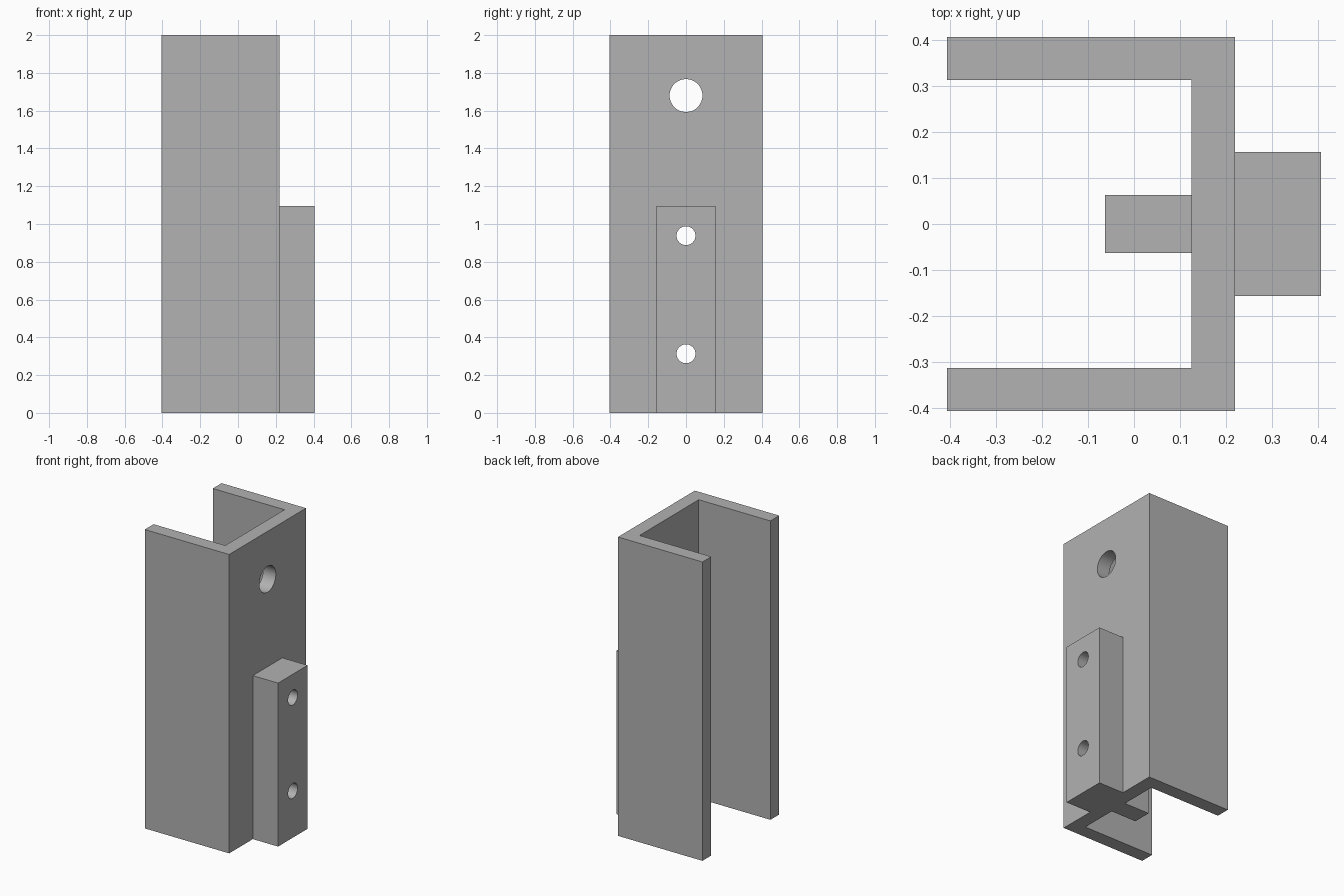
import bpy
import bmesh
import math

if "Cube" in bpy.data.objects:
    bpy.data.objects.remove(bpy.data.objects["Cube"], do_unlink=True)

# One plain grey for every part
grey = bpy.data.materials.new("plain_grey")
grey.use_nodes = True
COLOUR = (0.445, 0.445, 0.445, 1)
grey.diffuse_color = COLOUR
grey.node_tree.nodes["Principled BSDF"].inputs["Base Color"].default_value = COLOUR

HALF, INNER = 0.406, 0.313          # channel outer and inner half width
WEB_IN, WEB_OUT = 0.125, 0.219      # channel web, inner and outer face
HEIGHT, BLOCK_TOP = 2.0, 1.094
BOLT_HOLES = [(0.313, 0.05), (0.938, 0.05)]   # height, radius
PIN_HOLE = (1.68, 0.087)


def extrude(name, outline, height):
    """Upright prism from an outline in plan."""
    bm = bmesh.new()
    face = bm.faces.new([bm.verts.new((x, y, 0)) for x, y in outline])
    top = bmesh.ops.extrude_face_region(bm, geom=[face])["geom"]
    verts = [v for v in top if isinstance(v, bmesh.types.BMVert)]
    bmesh.ops.translate(bm, verts=verts, vec=(0, 0, height))
    bmesh.ops.recalc_face_normals(bm, faces=bm.faces)
    mesh = bpy.data.meshes.new(name)
    bm.to_mesh(mesh)
    bm.free()
    mesh.materials.append(grey)
    obj = bpy.data.objects.new(name, mesh)
    bpy.context.collection.objects.link(obj)
    return obj


def box(name, x0, x1, half_width, height):
    w = half_width
    return extrude(name, [(x0, -w), (x1, -w), (x1, w), (x0, w)], height)


def drill(obj, holes):
    """Cut round holes along x, then smooth their walls."""
    bpy.ops.object.select_all(action="DESELECT")
    for z, radius in holes:
        bpy.ops.mesh.primitive_cylinder_add(
            vertices=48, radius=radius, depth=2,
            location=(0, 0, z), rotation=(0, math.pi / 2, 0))
        cutter = bpy.context.object
        cutter.name = "hole_cutter"
        cutter.hide_render = True
        cutter.data.materials.append(grey)
        cut = obj.modifiers.new("hole", "BOOLEAN")
        cut.operation = "DIFFERENCE"
        cut.solver = "EXACT"
        cut.object = cutter
        cutter.select_set(False)
        obj.select_set(True)
        bpy.context.view_layer.objects.active = obj
        bpy.ops.object.modifier_apply(modifier=cut.name)
        bpy.data.objects.remove(cutter, do_unlink=True)
    bpy.ops.object.shade_smooth_by_angle(angle=math.radians(30))


# Upright U-shaped channel, open towards -x
half_outline = [(WEB_OUT, HALF), (-HALF, HALF), (-HALF, INNER), (WEB_IN, INNER)]
outline = half_outline + [(x, -y) for x, y in reversed(half_outline)]
drill(extrude("channel", outline, HEIGHT), BOLT_HOLES + [PIN_HOLE])

# Mounting block outside the web and narrow rib inside it
drill(box("outer_block", WEB_OUT, HALF, 0.156, BLOCK_TOP), BOLT_HOLES)
drill(box("inner_rib", -0.063, WEB_IN, 0.063, BLOCK_TOP), BOLT_HOLES)
